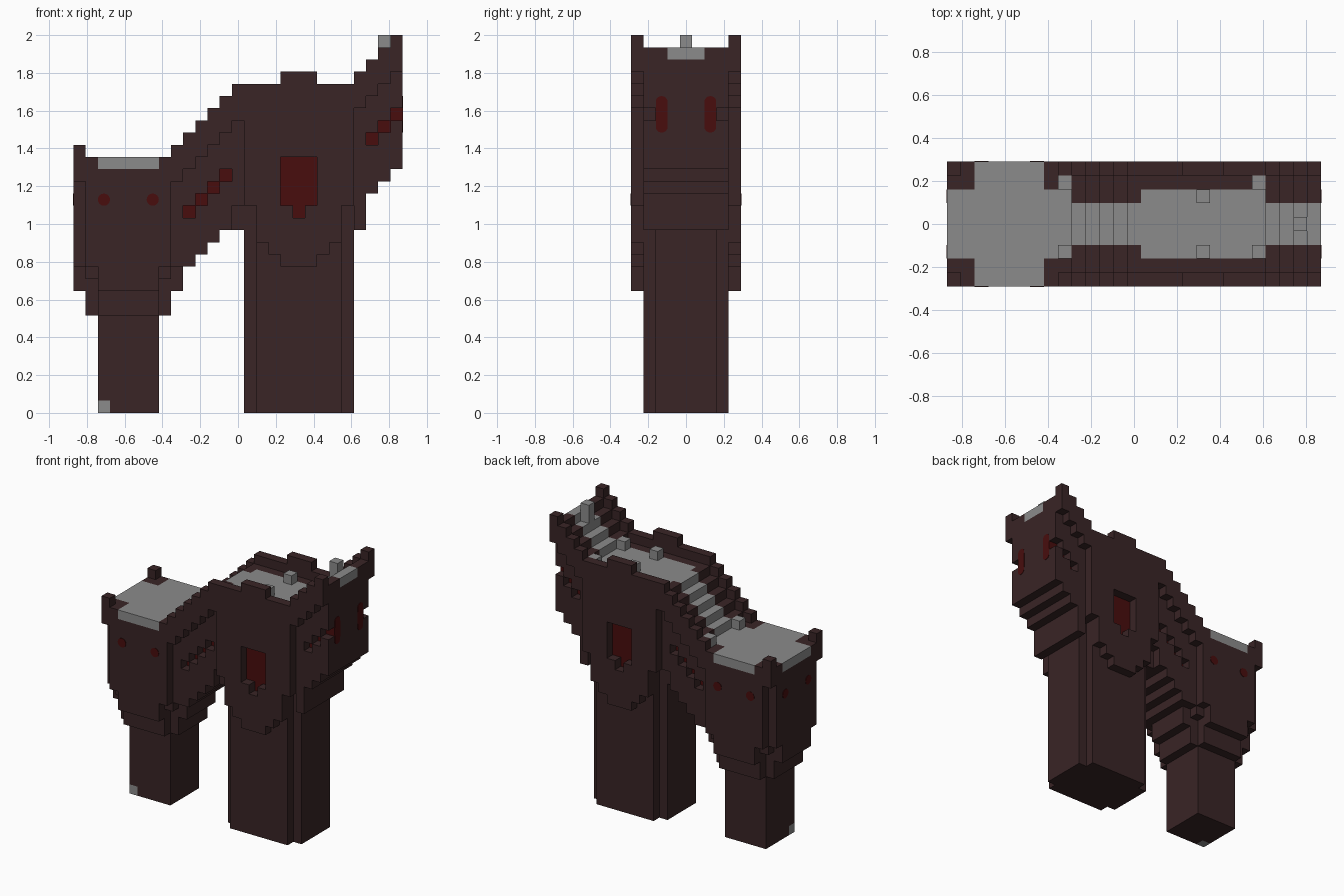
import bpy, bmesh
from mathutils import Vector, Matrix

if "Cube" in bpy.data.objects:
    bpy.data.objects.remove(bpy.data.objects["Cube"])

U = 2 / 31                      # block size
DARK, GREY, RED = 0, 1, 2


def material(name, rgb):
    m = bpy.data.materials.new(name)
    m.use_nodes = True
    m.diffuse_color = (*rgb, 1)
    m.node_tree.nodes["Principled BSDF"].inputs["Base Color"].default_value = (*rgb, 1)
    return m


mats = [material("dark brick", (0.041, 0.018, 0.019)),
        material("grey stone", (0.26, 0.26, 0.26)),
        material("deep red", (0.065, 0.004, 0.004))]

cells = {}                      # block position -> (part, colour)


def box(part, x, y, z, colour=DARK):
    for i in range(*x):
        for j in range(*y):
            for k in range(*z):
                cells[i, j, k] = (part, colour)


def sides(part, x, depth, z, colour=DARK):
    """Box on the front and its mirror on the back."""
    box(part, x, depth, z, colour)
    box(part, x, (9 - depth[1], 9 - depth[0]), z, colour)


def recess(part, i, k, j):
    """Remove a block on both faces and put red behind it."""
    for out, back in ((j, j + 1), (8 - j, 7 - j)):
        cells.pop((i, out, k), None)
        cells[i, back, k] = (part, RED)


def cross(part, x, y, z, cut=1):
    """Box with its vertical corners notched."""
    box(part, (x[0] + cut, x[1] - cut), y, z)
    box(part, x, (y[0] + cut, y[1] - cut), z)


# Small tower on its leg
box("small_leg", (2, 7), (2, 7), (0, 8))
cells[2, 2, 0] = ("small_leg", GREY)
cross("small_tower", (1, 8), (1, 8), (8, 11))
cross("small_tower", (0, 9), (0, 9), (10, 12), 2)
box("small_tower", (1, 8), (1, 8), (11, 12))
cross("small_tower", (0, 9), (0, 9), (12, 19))
box("small_tower", (0, 9), (0, 9), (19, 21))
sides("small_tower", (0, 1), (0, 1), (21, 22))
box("small_roof", (2, 7), (0, 9), (20, 21), GREY)
box("small_roof", (0, 9), (2, 7), (20, 21), GREY)

# Main tower on its leg
cross("main_leg", (14, 23), (1, 8), (0, 17))
box("main_tower", (14, 23), (0, 9), (17, 26))
for n, bottom in enumerate((14, 13, 12)):
    sides("main_tower", (15 + n, 22 - n), (0, 1), (bottom, 17))
sides("main_parapet", (14, 23), (0, 1), (26, 27))
sides("main_parapet", (17, 20), (0, 1), (27, 28))
box("main_roof", (14, 23), (2, 7), (25, 26), GREY)


def stair(part, i, bottom, top):
    """One slice of a stair wing: body, railing band and path."""
    box(part, (i, i + 1), (1, 8), (bottom, top - 1))
    sides(part + "_railing", (i, i + 1), (0, 1), (top - 3, top))
    box(part + "_path", (i, i + 1), (3, 6), (top - 2, top - 1), GREY)


# Stair wings
for n, bottom in enumerate((12, 13, 14, 15, 15)):
    stair("lower_stair", 9 + n, bottom, 23 + n)
sides("small_tower", (8, 9), (0, 1), (21, 22))
for j in (1, 7):
    for k in (15, 16):
        cells.pop((13, j, k), None)
for n, bottom in enumerate((15, 18, 19, 20)):
    stair("upper_stair", 23 + n, bottom, 28 + n)

# Red recesses: emblem and diagonal rows
for i in (17, 18, 19):
    for k in range(17, 21):
        recess("main_tower", i, k, 0)
recess("main_tower", 18, 16, 0)
for n in range(4):
    recess("lower_stair", 9 + n, 16 + n, 1)
for n in range(3):
    recess("upper_stair", 24 + n, 22 + n, 1)

# Lamp posts
for i, j, k in ((8, 2, 21), (8, 7, 21), (18, 2, 26), (18, 6, 26),
                (22, 2, 26), (22, 7, 26), (25, 4, 29), (25, 4, 30)):
    cells[i, j, k] = ("lamp_posts", GREY)


def place(i, j, k):
    return Vector(((i - 13.5) * U, (j - 4.5) * U, k * U))


def add_object(name, bm):
    mesh = bpy.data.meshes.new(name)
    bm.to_mesh(mesh)
    bm.free()
    for m in mats:
        mesh.materials.append(m)
    obj = bpy.data.objects.new(name, mesh)
    bpy.context.collection.objects.link(obj)
    return obj


def build(part):
    """Skin the exposed sides of a part's blocks and merge flat areas."""
    bm = bmesh.new()
    for cell, (owner, colour) in list(cells.items()):
        if owner != part:
            continue
        for axis in range(3):
            for step in (0, 1):
                near = list(cell)
                near[axis] += 2 * step - 1
                if tuple(near) in cells:
                    continue
                a, b = (axis + 1) % 3, (axis + 2) % 3
                loop = []
                for da, db in ((0, 0), (1, 0), (1, 1), (0, 1)):
                    p = list(cell)
                    p[axis] += step
                    p[a] += da
                    p[b] += db
                    loop.append(bm.verts.new(place(*p)))
                face = bm.faces.new(loop if step else loop[::-1])
                face.material_index = colour
    bmesh.ops.remove_doubles(bm, verts=bm.verts, dist=U / 100)
    bmesh.ops.dissolve_limit(bm, angle_limit=0.01, verts=bm.verts,
                             edges=bm.edges, delimit={'MATERIAL'})
    add_object(part, bm)


for part in sorted({owner for owner, _ in cells.values()}):
    build(part)


def plate(name, centre, axis, tall=0):
    """Thin round or pill-shaped red plate facing along an axis."""
    bm = bmesh.new()
    bmesh.ops.create_cone(bm, cap_ends=True, segments=16, radius1=U / 2,
                          radius2=U / 2, depth=0.006)
    for v in bm.verts:
        if abs(v.co.y) > U / 100:
            v.co.y += tall * U / 2 * (1 if v.co.y > 0 else -1)
    turn = Vector((0, 0, 1)).rotation_difference(Vector(axis)).to_matrix().to_4x4()
    bm.transform(Matrix.Translation(place(*centre)) @ turn)
    for f in bm.faces:
        f.material_index = RED
    add_object(name, bm)


# Round eyes on the small tower, tall eyes on the end of the upper wing
for n, c in enumerate((2.5, 6.5)):
    plate(f"front_eye_{n}", (c, 0, 17.5), (0, -1, 0))
    plate(f"back_eye_{n}", (c, 9, 17.5), (0, 1, 0))
    plate(f"side_eye_{n}", (0, c, 17.5), (-1, 0, 0))
    # built lengthwise along y, so stand it up by turning about x first
    plate(f"tall_eye_{n}", (27, c, 24.5), (1, 0, 0), 2)
    eye = bpy.data.objects[f"tall_eye_{n}"]
    pivot = Matrix.Translation(place(27, c, 24.5))
    eye.data.transform(pivot @ Matrix.Rotation(1.5708, 4, 'X') @ pivot.inverted())
